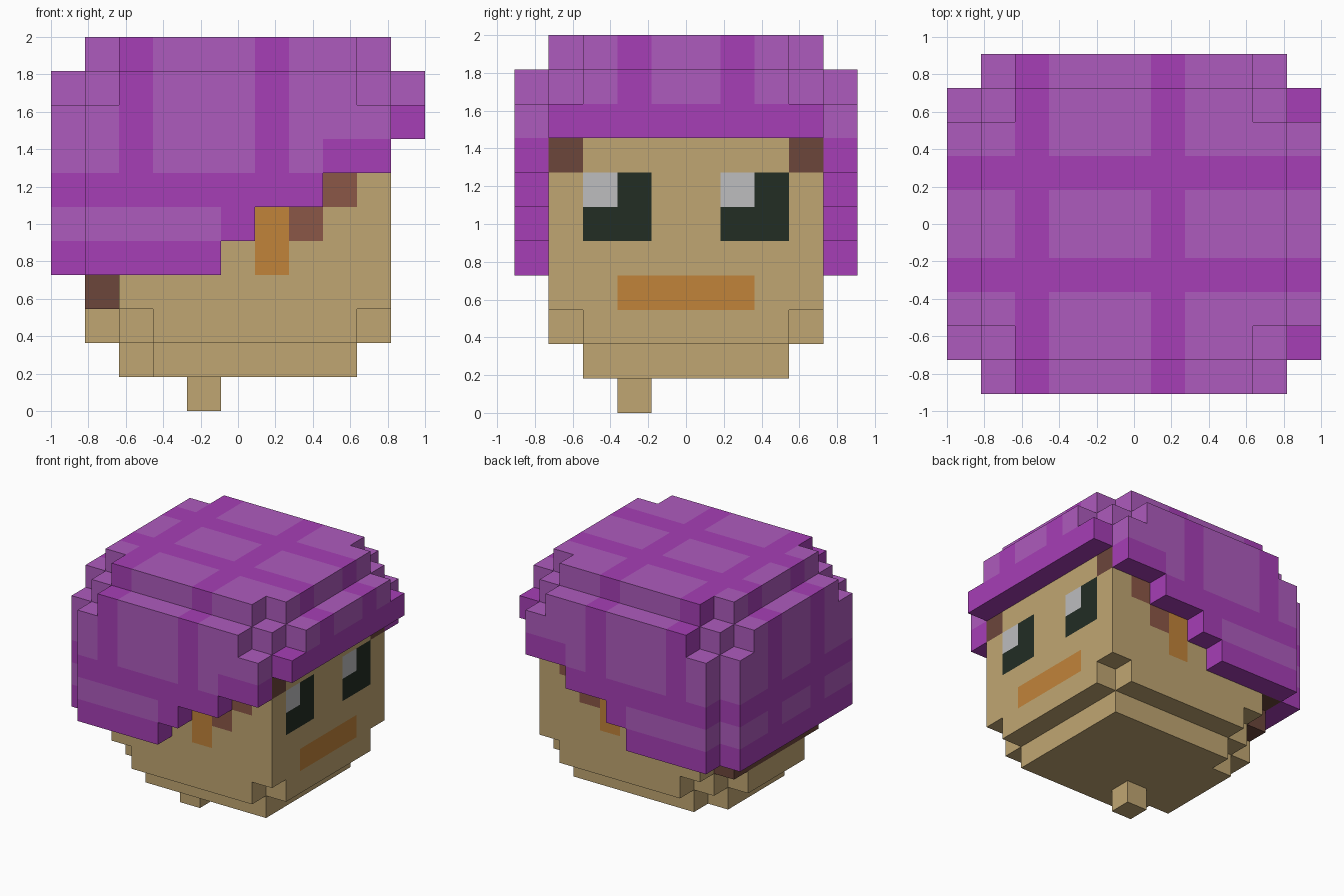
import bpy
import bmesh
from itertools import product
from mathutils import Vector

if "Cube" in bpy.data.objects:
    bpy.data.objects.remove(bpy.data.objects["Cube"], do_unlink=True)

U = 2 / 11                              # edge of one block
ORIGIN = Vector((-5.5, -5, 0))          # grid corner, in blocks


def material(name, rgb):
    lin = [((c / 255 + 0.055) / 1.055) ** 2.4 for c in rgb] + [1]
    m = bpy.data.materials.new(name)
    m.use_nodes = True
    m.diffuse_color = lin
    bsdf = next(n for n in m.node_tree.nodes if n.type == 'BSDF_PRINCIPLED')
    bsdf.inputs["Base Color"].default_value = lin
    return m


COLOURS = {
    "light purple": (174, 91, 189),
    "deep purple": (166, 62, 182),
    "tan": (192, 166, 114),
    "orange": (193, 131, 58),
    "brown": (139, 87, 71),
    "dark brown": (108, 70, 59),
    "eye black": (34, 45, 36),
    "eye glint": (189, 189, 191),
}
MATS = {n: material(n, c) for n, c in COLOURS.items()}


def box(i, j, k):
    """Blocks filling inclusive index ranges."""
    return set(product(*(range(a, b + 1) for a, b in (i, j, k))))


def build(name, blocks, solid, colour, palette):
    """Mesh the outer faces of the blocks, one material per block rule."""
    bm = bmesh.new()
    for b in sorted(blocks):
        for axis, sign in product(range(3), (0, 1)):
            n = list(b)
            n[axis] += 1 if sign else -1
            if tuple(n) in solid:
                continue
            u, v = (axis + 1) % 3, (axis + 2) % 3
            corners = []
            for du, dv in ((0, 0), (1, 0), (1, 1), (0, 1)):
                p = Vector(b)
                p[axis] += sign
                p[u] += du
                p[v] += dv
                corners.append(bm.verts.new((p + ORIGIN) * U))
            face = bm.faces.new(corners if sign else corners[::-1])
            face.material_index = palette.index(colour(*b))
    bmesh.ops.remove_doubles(bm, verts=bm.verts[:], dist=1e-4)
    mesh = bpy.data.meshes.new(name)
    bm.to_mesh(mesh)
    bm.free()
    for c in palette:
        mesh.materials.append(MATS[c])
    bpy.context.collection.objects.link(bpy.data.objects.new(name, mesh))


# Head: main block, stepped in towards the jaw and the nape
head = box((1, 9), (1, 8), (2, 8)) | box((2, 8), (2, 7), (1, 1))
for near, far in (((1, 2), (1, 2)), ((8, 7), (8, 7))):
    edge, inner = near
    head -= {(1, edge, 3), (1, edge, 2), (2, edge, 2), (1, inner, 2),
             (9, edge, 2), (2, inner, 1)}

# Small stub under the head
stub = {(4, 3, 0)}

# Hair: five one-block plates around the head, each without its upper corners
top = box((1, 9), (1, 8), (10, 10)) - set(product((1, 9), (1, 8), (10,)))
back = box((0, 0), (1, 8), (4, 9))
fringe = box((10, 10), (1, 8), (8, 9))
SIDE_BOTTOM = (4, 4, 4, 4, 5, 6, 6, 7, 7)       # staircase along each side
sides = set()
for j in (0, 9):
    for i, low in enumerate(SIDE_BOTTOM, start=1):
        sides |= box((i, i), (j, j), (low, 9))
sides -= set(product((1, 9), (0, 9), (9,)))
back -= set(product((0,), (1, 8), (9,)))
fringe -= set(product((10,), (1, 8), (9,)))
hair = top | back | fringe | sides | box((1, 9), (1, 8), (9, 9))


def hair_colour(i, j, k):
    hem = (k in (4, 6) or (k == 5 and i == 5) or (k == 7 and i >= 8)
           or (k == 8 and i == 10))
    stripe = j in (3, 6) or (i in (2, 6) and k != 5)
    return "deep purple" if hem or stripe else "light purple"


# Face, ears and hairline as coloured blocks of the head
FEATURES = [
    ("eye glint", {(9, 2, 6), (9, 6, 6)}),
    ("eye black", box((9, 9), (2, 3), (5, 6)) | box((9, 9), (6, 7), (5, 6))),
    ("orange", box((9, 9), (3, 6), (3, 3))
     | set(product((6,), (1, 8), (4, 5)))),
    ("brown", {(i, j, i - 2) for i in (7, 8) for j in (1, 8)}),
    ("dark brown", box((1, 1), (1, 8), (3, 8))
     | set(product((9,), (1, 8), (7,)))),
]


def head_colour(*b):
    return next((c for c, blocks in FEATURES if b in blocks), "tan")


solid = head | stub | hair
build("head", head, solid, head_colour, ["tan"] + [c for c, _ in FEATURES])
build("neck_stub", stub, solid, head_colour, ["tan"])
build("hair", hair, solid, hair_colour, ["light purple", "deep purple"])
